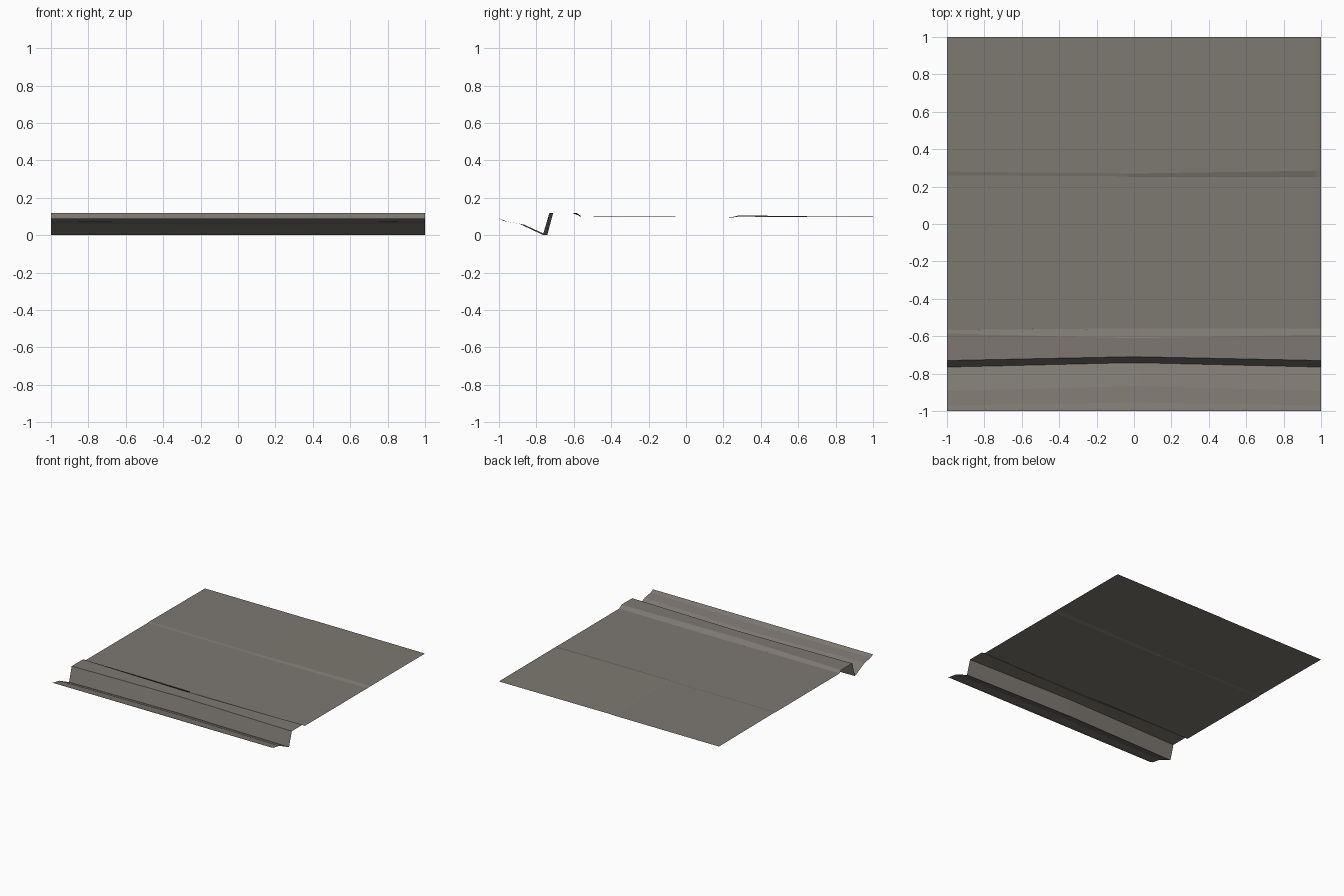
import bpy

stone = bpy.data.materials.new("warm grey concrete")
stone.diffuse_color = (0.205, 0.187, 0.165, 1)


def sheet(name, stations):
    """Loft matching (y, z) profiles placed at successive x positions."""
    n = len(stations[0][1])
    verts = [(x, y, z) for x, prof in stations for y, z in prof]
    faces = [(i * n + j, (i + 1) * n + j, (i + 1) * n + j + 1, i * n + j + 1)
             for i in range(len(stations) - 1) for j in range(n - 1)]
    me = bpy.data.meshes.new(name)
    me.from_pydata(verts, [], faces)
    me.materials.append(stone)
    ob = bpy.data.objects.new(name, me)
    bpy.context.collection.objects.link(ob)
    return ob


# Gutter and curb face, bowed slightly backwards in the middle
end = [(-1, 0.09), (-0.97, 0.075), (-0.893, 0.062), (-0.765, 0.002), (-0.73, 0.12)]
mid = [(-1, 0.09), (-0.955, 0.073), (-0.867, 0.057), (-0.742, 0.0), (-0.71, 0.12)]
sheet("gutter_and_curb_face", [(-1, end), (-0.03, mid), (0.03, mid), (1, end)])

# Flat curb top and its sloped back edge
sheet("curb_top", [
    (-1, [(-0.73, 0.12), (-0.585, 0.12), (-0.567, 0.10)]),
    (-0.03, [(-0.71, 0.12), (-0.61, 0.12), (-0.558, 0.099)]),
    (0.03, [(-0.71, 0.12), (-0.61, 0.12), (-0.558, 0.099)]),
    (1, [(-0.73, 0.12), (-0.592, 0.12), (-0.56, 0.099)])])

# Pavement slabs: the rear right slab stands up a little at its front edge
left_back = [(0.26, 0.098), (0.28, 0.101), (1, 0.097)]
mid_back = [(0.255, 0.096), (0.27, 0.100), (1, 0.097)]
right_back = [(0.25, 0.097), (0.27, 0.103), (1, 0.099)]
right_end = [(0.25, 0.098), (0.285, 0.106), (1, 0.097)]
sheet("pavement_slabs", [
    (-1, [(-0.567, 0.10)] + left_back),
    (-0.04, [(-0.558, 0.099)] + mid_back),
    (-0.02, [(-0.558, 0.099)] + right_back),
    (0.97, [(-0.56, 0.099)] + right_end),
    (1, [(-0.56, 0.099), (0.25, 0.098), (0.285, 0.099), (1, 0.097)])])
